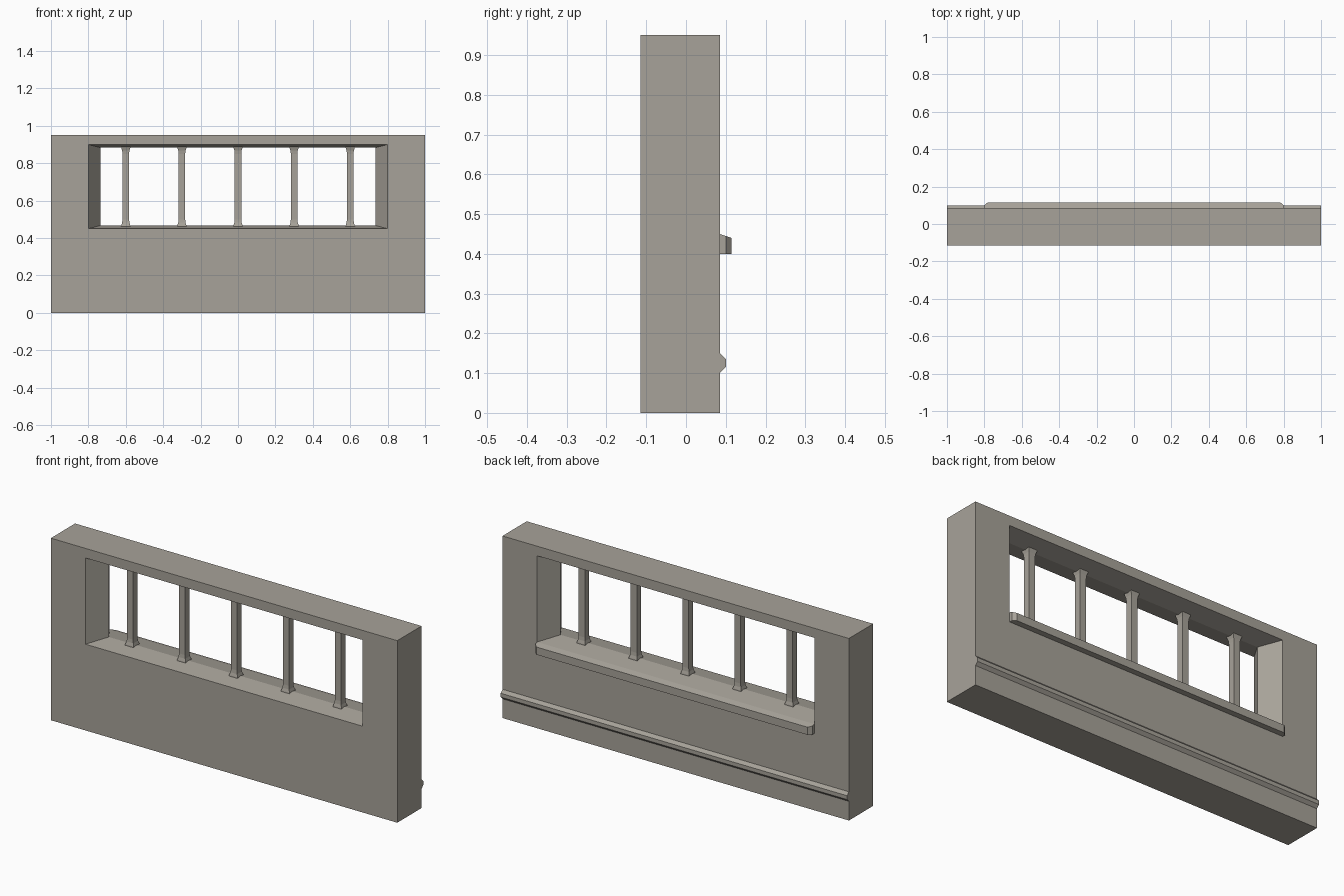
import bpy

if "Cube" in bpy.data.objects:
    bpy.data.objects.remove(bpy.data.objects["Cube"])

stone = bpy.data.materials.new("warm_grey_stone")
stone.diffuse_color = (0.39, 0.365, 0.32, 1)
stone.use_nodes = True
stone.node_tree.nodes["Principled BSDF"].inputs["Base Color"].default_value = stone.diffuse_color


def make(name, verts, faces):
    mesh = bpy.data.meshes.new(name)
    mesh.from_pydata(verts, [], faces)
    mesh.materials.append(stone)
    obj = bpy.data.objects.new(name, mesh)
    bpy.context.collection.objects.link(obj)
    return obj


def loft(name, rings, closed=False):
    """Skin equal-sided rings; cap the ends or join last to first."""
    n, m = len(rings[0]), len(rings)
    verts = [v for r in rings for v in r]
    faces = []
    for i in range(m if closed else m - 1):
        a, b = i * n, ((i + 1) % m) * n
        for k in range(n):
            j = (k + 1) % n
            faces.append((a + k, a + j, b + j, b + k))
    if not closed:
        faces.append(tuple(range(n))[::-1])
        faces.append(tuple(range((m - 1) * n, m * n)))
    return make(name, verts, faces)


def frame(y, hw, z0, z1):
    return [(-hw, y, z0), (-hw, y, z1), (hw, y, z1), (hw, y, z0)]


FRONT, MID, BACK = -0.115, -0.015, 0.085

# Wall with an opening that narrows to a ridge at mid thickness
loft("wall", [
    frame(FRONT, 1.0, 0.0, 0.95),
    frame(FRONT, 0.8, 0.45, 0.90),
    frame(MID, 0.735, 0.467, 0.883),
    frame(BACK, 0.8, 0.45, 0.90),
    frame(BACK, 1.0, 0.0, 0.95),
][::-1], closed=True)

# Window sill with sloping top and clipped corners
plan = [(-0.8, BACK, 0.45), (0.8, BACK, 0.45), (0.8, 0.1, 0.445),
        (0.783, 0.115, 0.44), (-0.783, 0.115, 0.44), (-0.8, 0.1, 0.445)]
loft("window_sill", [[(x, y, 0.40) for x, y, z in plan], plan])

# Horizontal moulding along the wall
section = [(BACK, 0.10), (0.1, 0.115), (0.1, 0.135), (BACK, 0.15)]
loft("moulding", [[(x, y, z) for y, z in section] for x in (-1.0, 1.0)])

# Square window bars flared at both ends
half = [(0.025, 0.458), (0.024, 0.468), (0.0195, 0.482), (0.0175, 0.50)]
profile = half + [(h, 1.35 - z) for h, z in reversed(half)]
for i in range(5):
    cx = -0.6 + 0.3 * i
    loft(f"window_bar_{i + 1}", [
        [(cx + sx * h, MID + sy * h, z)
         for sx, sy in ((-1, -1), (1, -1), (1, 1), (-1, 1))]
        for h, z in profile])
